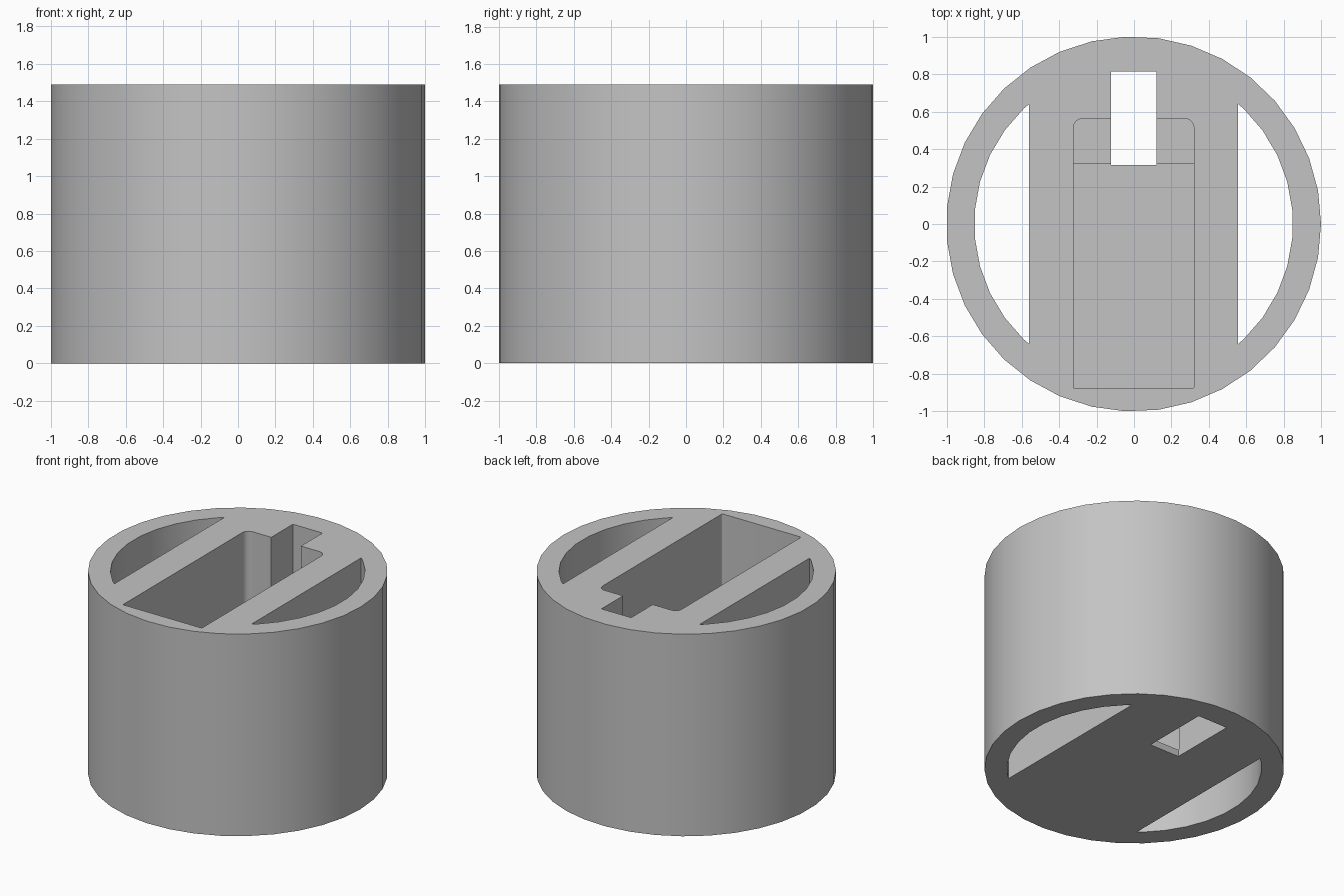
import bpy, bmesh
from math import sin, cos, pi

cube = bpy.data.objects.get("Cube")
if cube:
    bpy.data.objects.remove(cube, do_unlink=True)

HEIGHT = 1.49
SIDES = 35
CX = -0.002          # centre line of the model
FLOOR = 0.05
LEDGE = 0.8

grey = bpy.data.materials.new("plain grey")
grey.use_nodes = True
grey.diffuse_color = (0.55, 0.55, 0.55, 1)
grey.node_tree.nodes["Principled BSDF"].inputs["Base Color"].default_value = (0.55, 0.55, 0.55, 1)


def prism(name, outline, z0, z1):
    """Extrude a counter-clockwise outline from z0 to z1."""
    bm = bmesh.new()
    face = bm.faces.new([bm.verts.new((x + CX, y, z0)) for x, y in outline])
    top = bmesh.ops.extrude_face_region(bm, geom=[face])["geom"]
    bmesh.ops.translate(bm, vec=(0, 0, z1 - z0),
                        verts=[v for v in top if isinstance(v, bmesh.types.BMVert)])
    bmesh.ops.recalc_face_normals(bm, faces=bm.faces)
    mesh = bpy.data.meshes.new(name)
    bm.to_mesh(mesh)
    bm.free()
    mesh.materials.append(grey)
    obj = bpy.data.objects.new(name, mesh)
    bpy.context.collection.objects.link(obj)
    return obj


def circle(radius):
    return [(radius * cos(2 * pi * i / SIDES), radius * sin(2 * pi * i / SIDES))
            for i in range(SIDES)]


def rectangle(half, y0, y1, r_front=0.0, r_back=0.0):
    """Rectangle about the centre line with rounded front and back corners."""
    points = []
    corners = [(half, y1, r_back, 0), (-half, y1, r_back, 1),
               (-half, y0, r_front, 2), (half, y0, r_front, 3)]
    for x, y, r, quarter in corners:
        cx = x - r if x > 0 else x + r
        cy = y - r if y == y1 else y + r
        steps = 6 if r else 0
        for i in range(steps + 1):
            a = pi / 2 * (quarter + (i / steps if steps else 0))
            points.append((cx + r * cos(a), cy + r * sin(a)))
    return points


def side_segment(sign, radius, cut):
    """Part of a circle lying beyond a straight chord."""
    half = [(radius * cos(pi - 2 * pi * (i + 0.5) / SIDES),
             radius * sin(pi - 2 * pi * (i + 0.5) / SIDES)) for i in range(-6, 6)]
    arc = [p for p in half if p[0] < -cut]
    end = (radius ** 2 - cut ** 2) ** 0.5 - 0.002
    outline = [(-cut, -end)] + arc + [(-cut, end)]
    return [(-sign * x, y) for x, y in outline]


# Cylindrical body
body = prism("cylinder_body", circle(1.001), 0, HEIGHT)

# Openings: two side windows, deep pocket, ledge recess and cable slot
cutters = [prism(f"{side}_window_cutter", side_segment(s, 0.851, 0.558), -0.1, HEIGHT + 0.1)
           for side, s in (("left", 1), ("right", -1))]
cutters += [
    prism("pocket_cutter", rectangle(0.322, -0.879, 0.322, r_front=0.01), FLOOR, HEIGHT + 0.1),
    prism("ledge_cutter", rectangle(0.322, 0.2, 0.563, r_back=0.05), LEDGE, HEIGHT + 0.1),
    prism("cable_slot_cutter", rectangle(0.121, 0.314, 0.815), -0.1, HEIGHT + 0.1),
]

bpy.context.view_layer.objects.active = body
for cutter in cutters:
    mod = body.modifiers.new(cutter.name, "BOOLEAN")
    mod.operation = "DIFFERENCE"
    mod.solver = "EXACT"
    mod.object = cutter
    bpy.ops.object.modifier_apply(modifier=mod.name)
for cutter in cutters:
    bpy.data.objects.remove(cutter, do_unlink=True)

# Smooth curved walls, crisp edges
bpy.ops.object.select_all(action="DESELECT")
body.select_set(True)
bpy.ops.object.shade_smooth_by_angle()
